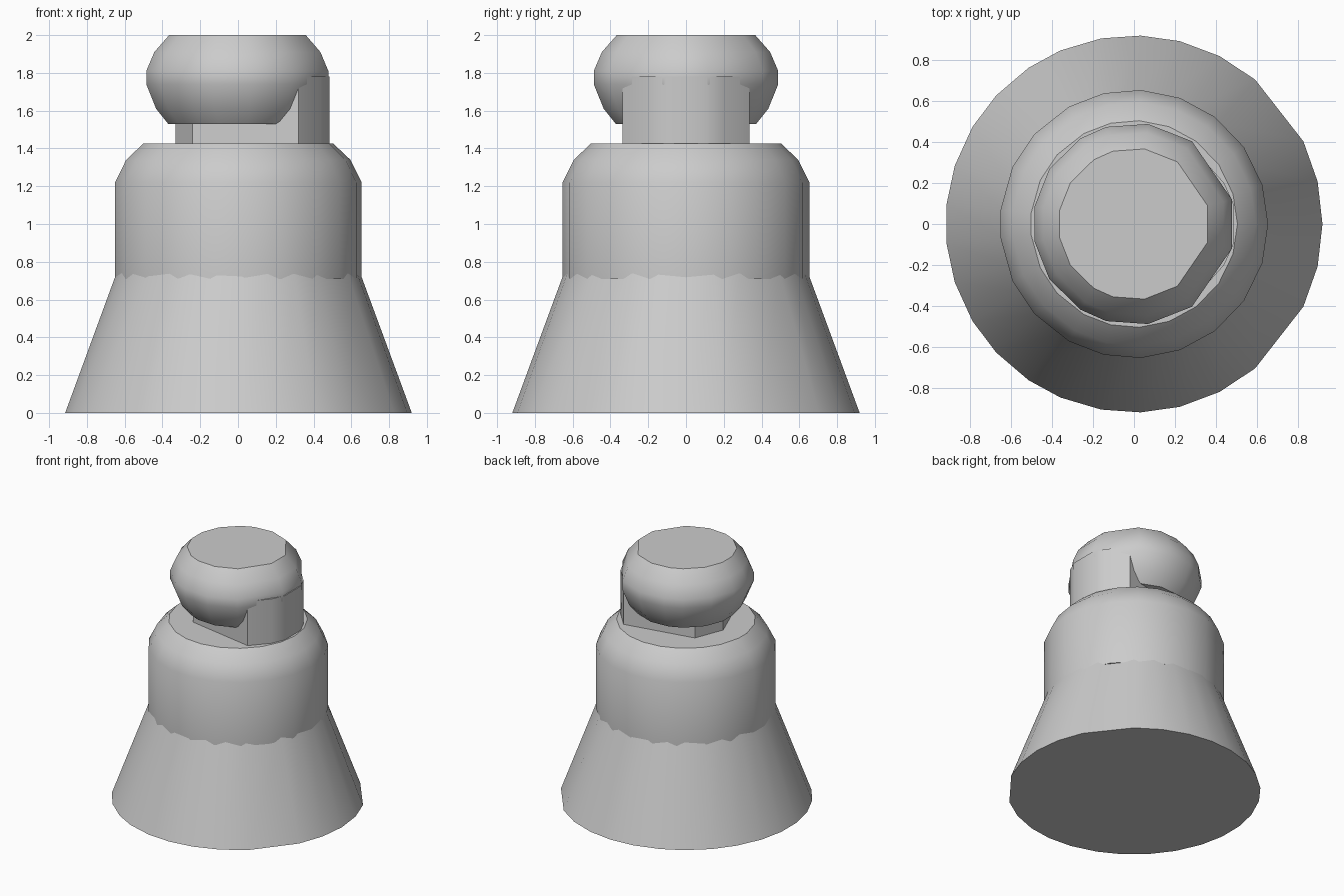
import bpy, bmesh
from math import radians, cos, sin

cube = bpy.data.objects.get("Cube")
if cube:
    bpy.data.objects.remove(cube, do_unlink=True)

grey = bpy.data.materials.new("plain_grey")
grey.use_nodes = True
grey.diffuse_color = (0.6, 0.6, 0.6, 1)
grey.node_tree.nodes["Principled BSDF"].inputs["Base Color"].default_value = (0.6, 0.6, 0.6, 1)


def mirrored(points):
    """Close a half outline (y >= 0) by mirroring it across y = 0."""
    return points + [(x, -y) for x, y in reversed(points) if abs(y) > 1e-4]


def half_ring(angles):
    return [(cos(radians(a)), sin(radians(a))) for a in angles]


def stack(name, half_outline, profile):
    """Loft a mirrored outline through (scale, height) steps and cap both ends."""
    outline = mirrored(half_outline)
    n = len(outline)
    bm = bmesh.new()
    rings = [[bm.verts.new((x * s, y * s, z)) for x, y in outline] for s, z in profile]
    for low, high in zip(rings, rings[1:]):
        for i in range(n):
            j = (i + 1) % n
            bm.faces.new((low[i], low[j], high[j], high[i]))
    bm.faces.new(rings[0][::-1])
    bm.faces.new(rings[-1])
    bmesh.ops.recalc_face_normals(bm, faces=bm.faces)
    mesh = bpy.data.meshes.new(name)
    bm.to_mesh(mesh)
    bm.free()
    mesh.materials.append(grey)
    obj = bpy.data.objects.new(name, mesh)
    bpy.context.collection.objects.link(obj)
    bpy.ops.object.select_all(action='DESELECT')
    obj.select_set(True)
    bpy.context.view_layer.objects.active = obj
    bpy.ops.object.shade_smooth_by_angle(angle=radians(38))
    return obj


# Flared skirt with an uneven many-sided rim
stack("flared_base",
      half_ring([0, 13, 26, 50, 63, 76, 88, 100, 113, 124, 137, 149, 162, 174]),
      [(0.92, 0), (0.645, 0.745)])

# Upright drum with a rounded shoulder
stack("body",
      half_ring([0, 17, 35, 53, 70, 87, 103, 119, 138, 155, 174]),
      [(0.655, 0.71), (0.655, 1.22), (0.595, 1.34), (0.505, 1.425)])

# Off-centre neck, rounded on +x and tapering towards -x
stack("neck",
      [(0.485, 0.1), (0.44, 0.2), (0.32, 0.335), (-0.24, 0.23), (-0.33, 0.0)],
      [(1, 1.40), (1, 1.78)])

# Faceted round cap with flat ends
stack("head",
      half_ring([14, 55, 82, 106, 122, 147, 170]),
      [(0.375, 1.53), (0.44, 1.61), (0.493, 1.74), (0.493, 1.81), (0.45, 1.91), (0.37, 2.0)])
